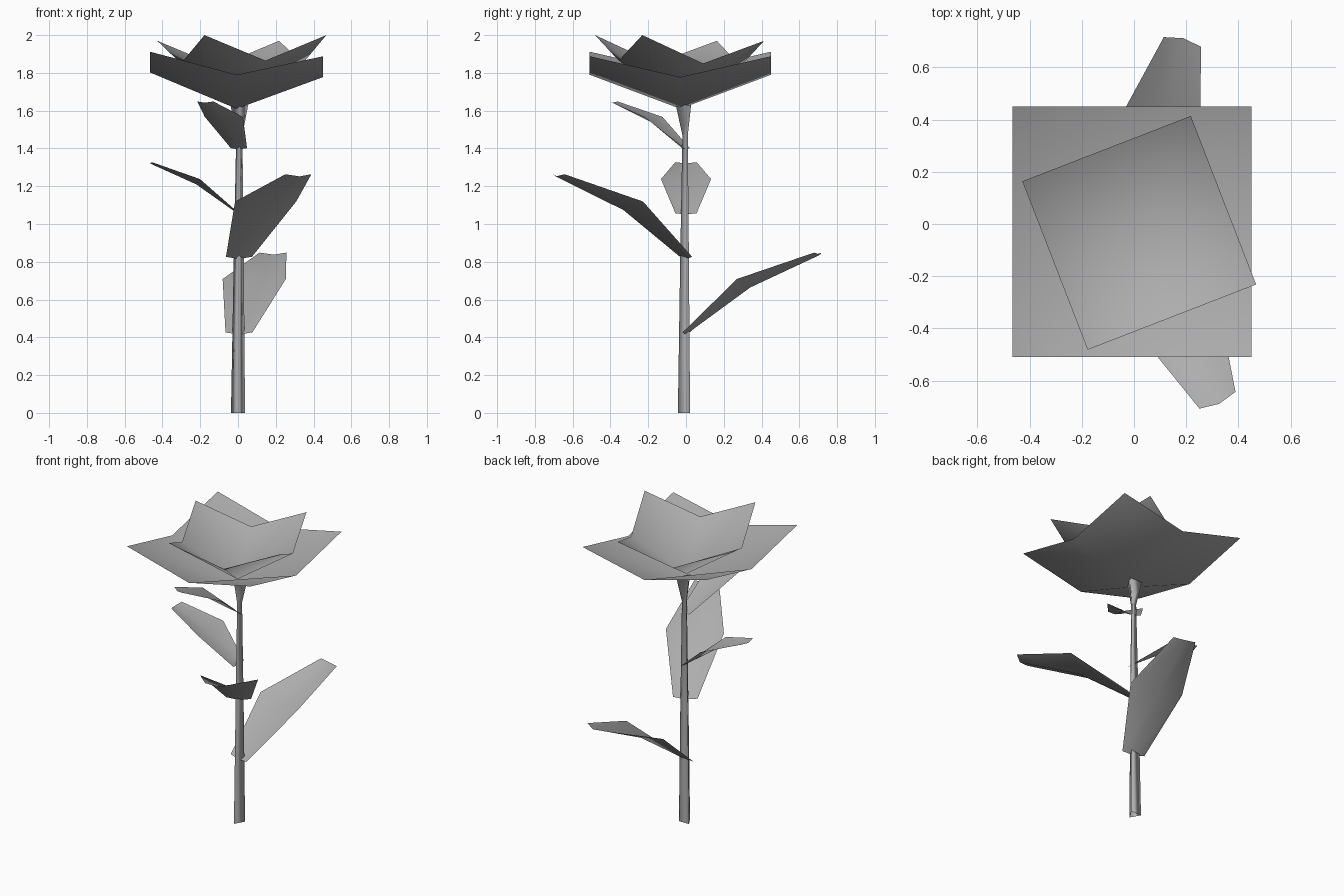
import bpy
from math import cos, sin, radians, pi
from mathutils import Matrix, Vector

cube = bpy.data.objects.get("Cube")
if cube:
    bpy.data.objects.remove(cube, do_unlink=True)

GREY = (0.42, 0.42, 0.42, 1)
grey = bpy.data.materials.new("plain grey")
grey.use_nodes = True
grey.diffuse_color = GREY
grey.node_tree.nodes["Principled BSDF"].inputs["Base Color"].default_value = GREY


def sheet(name, rows, closed=False):
    """Smooth surface through equal rows of points."""
    n = len(rows[0])
    verts = [p for row in rows for p in row]
    faces = []
    for r in range(len(rows) - 1):
        for c in range(n if closed else n - 1):
            d = (c + 1) % n
            faces.append((r * n + c, r * n + d, (r + 1) * n + d, (r + 1) * n + c))
    mesh = bpy.data.meshes.new(name)
    mesh.from_pydata(verts, [], faces)
    mesh.materials.append(grey)
    for poly in mesh.polygons:
        poly.use_smooth = True
    obj = bpy.data.objects.new(name, mesh)
    bpy.context.collection.objects.link(obj)
    return obj


# Stem: three-sided tube that tapers, then flares under the bloom
def ring(x, z, radius):
    return [(x + radius * cos(a), radius * sin(a), z)
            for a in (-pi / 2 + k * 2 * pi / 3 for k in range(3))]


sheet("stem", [ring(0, 0, 0.043), ring(0.004, 0.8, 0.031),
               ring(0.007, 1.47, 0.019), ring(0.007, 1.63, 0.054)], closed=True)


# Bloom: two square cups of petals, the corners higher than the edge middles
def petals(name, centre, half, turn, heights, tilt):
    spin = Matrix.Rotation(radians(turn), 3, "Z")
    rows = []
    for v in (-1, 0, 1):
        row = []
        for u in (-1, 0, 1):
            z = heights[abs(u) + abs(v)] + tilt[0] * u + tilt[1] * v
            flat = spin @ Vector((u * half[0], v * half[1], 0))
            row.append((centre[0] + flat.x, centre[1] + flat.y, z))
        rows.append(row)
    return sheet(name, rows)


petals("outer_petals", (-0.007, -0.03), (0.458, 0.48), 0, (1.61, 1.79, 1.9), (-0.012, 0))
petals("inner_petals", (0.02, -0.034), (0.346, 0.346), 21.2, (1.64, 1.85, 1.985), (0, -0.015))

# Leaf section per row: edge reach, rib reach, half width, edge rise, rib rise
LEAF = [(0, 0, 0.1, 0.015, 0),
        (0.44, 0.48, 0.235, 0.4, 0.34),
        (0.98, 1, 0.1, 0.59, 0.575)]


def leaf(name, base, length, heading, widen=1):
    place = Matrix.Translation((0.005, 0, base)) @ Matrix.Rotation(radians(heading), 4, "Z")
    rows = []
    for edge, rib, half, edge_z, rib_z in LEAF:
        w = half * widen
        pts = [(edge, -w, edge_z), (rib, 0, rib_z), (edge, w, edge_z)]
        rows.append([place @ (Vector(p) * length) for p in pts])
    return sheet(name, rows)


leaf("back_leaf", 0.415, 0.735, 75.5)
leaf("front_leaf", 0.815, 0.76, -65)
leaf("right_leaf", 1.05, 0.47, 180, 1.2)
leaf("top_leaf", 1.395, 0.43, -115, 1.1)
